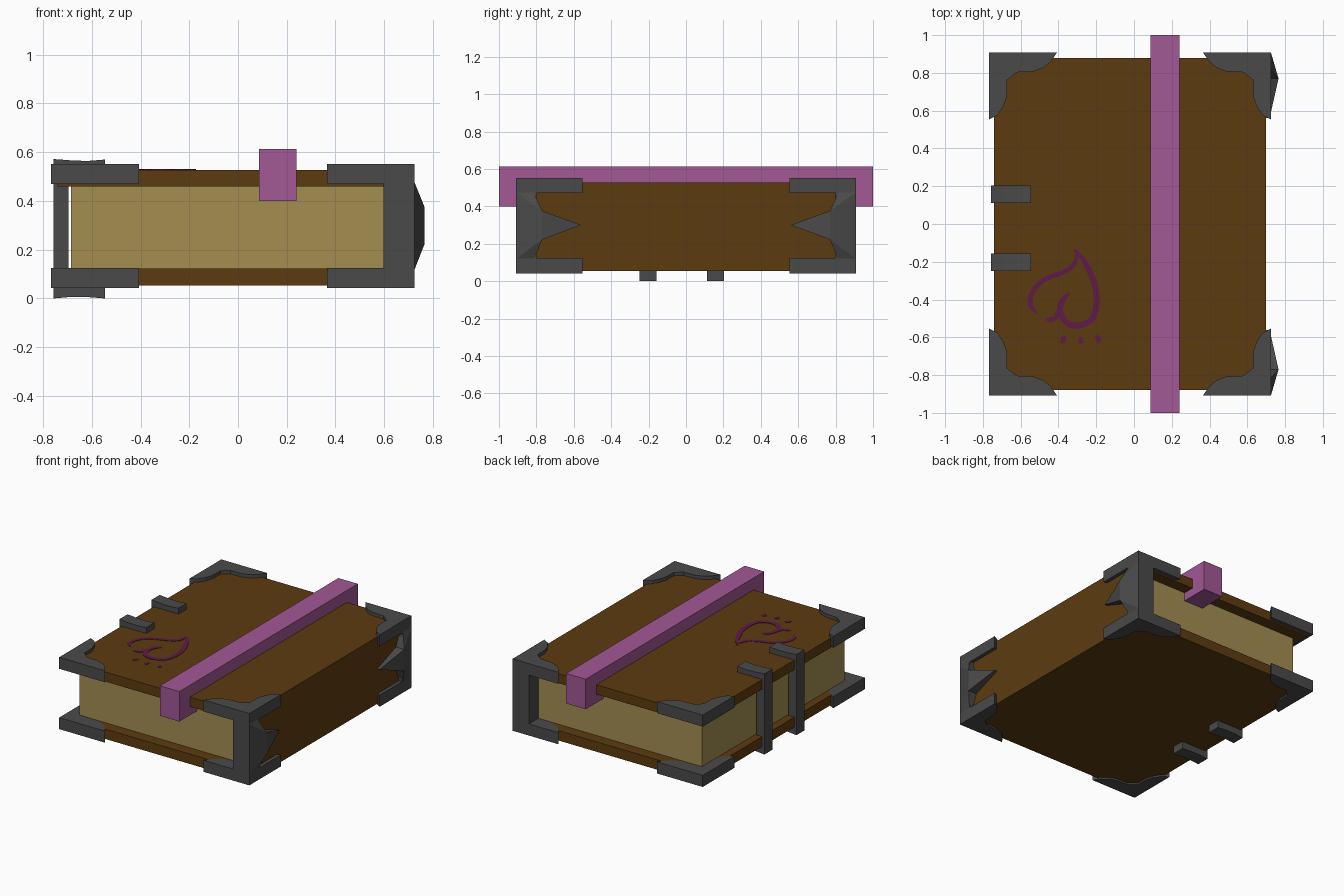
import bpy, bmesh
from mathutils import Vector

if "Cube" in bpy.data.objects:
    bpy.data.objects.remove(bpy.data.objects["Cube"])


def material(name, rgb):
    m = bpy.data.materials.new(name)
    m.diffuse_color = (*rgb, 1)
    m.use_nodes = True
    m.node_tree.nodes["Principled BSDF"].inputs["Base Color"].default_value = m.diffuse_color
    return m


LEATHER = material("brown leather", (0.107, 0.044, 0.005))
IRON = material("dark iron", (0.068, 0.068, 0.068))
PAPER = material("old paper", (0.37, 0.27, 0.083))
RIBBON = material("pink ribbon", (0.36, 0.098, 0.30))
INK = material("plum ink", (0.114, 0.011, 0.063))


def finish(name, bm, mat):
    bmesh.ops.recalc_face_normals(bm, faces=bm.faces)
    me = bpy.data.meshes.new(name)
    bm.to_mesh(me)
    bm.free()
    me.materials.append(mat)
    ob = bpy.data.objects.new(name, me)
    bpy.context.collection.objects.link(ob)
    return ob


def prism(name, pts, lo, hi, mat, axis="z"):
    """Extrude a 2D outline along z (outline is x,y) or along y (outline is x,z)."""
    bm = bmesh.new()
    place = (lambda p, d: (p[0], p[1], d)) if axis == "z" else (lambda p, d: (p[0], d, p[1]))
    a = [bm.verts.new(place(p, lo)) for p in pts]
    b = [bm.verts.new(place(p, hi)) for p in pts]
    bm.faces.new(a)
    bm.faces.new(b)
    for i in range(len(pts)):
        j = (i + 1) % len(pts)
        bm.faces.new((a[i], a[j], b[j], b[i]))
    return finish(name, bm, mat)


def box(name, x0, x1, y0, y1, z0, z1, mat):
    return prism(name, [(x0, y0), (x1, y0), (x1, y1), (x0, y1)], z0, z1, mat)


# Cover: both boards and the spine are one C-shaped profile
prism("cover", [(-0.74, 0.053), (0.70, 0.053), (0.70, 0.528), (-0.74, 0.528), (-0.74, 0.46),
                (0.60, 0.46), (0.60, 0.123), (-0.74, 0.123)], -0.88, 0.88, LEATHER, "y")

# Page block
box("pages", -0.685, 0.605, -0.80, 0.80, 0.12, 0.463, PAPER)

# Ribbon bar lying across the book
box("ribbon", 0.087, 0.24, -1, 1, 0.40, 0.613, RIBBON)

# Corner guards: scalloped outline as (distance along x, along y) from the outer corner
GUARD = [(0, 0), (0.36, 0), (0.325, 0.05), (0.285, 0.082), (0.235, 0.10), (0.145, 0.105),
         (0.095, 0.145), (0.093, 0.235), (0.075, 0.285), (0.045, 0.33), (0, 0.355)]


def spike(sy):
    """Faceted point on the spine, drawn in (x, y, z)."""
    bm = bmesh.new()
    front = [(0.725, 0.908, 0.12), (0.725, 0.81, 0.12), (0.765, 0.77, 0.222), (0.718, 0.56, 0.30),
             (0.765, 0.77, 0.376), (0.725, 0.815, 0.475), (0.725, 0.908, 0.475)]
    f = [bm.verts.new((x, sy * y, z)) for x, y, z in front]
    b = [bm.verts.new((0.69, sy * y, z)) for x, y, z in front]
    for ids in ((0, 1, 2), (0, 2, 4, 6), (4, 5, 6), (2, 3, 4)):
        bm.faces.new([f[i] for i in ids])
    bm.faces.new(b)
    for i in range(7):
        j = (i + 1) % 7
        bm.faces.new((f[i], f[j], b[j], b[i]))
    finish("spine_spike", bm, IRON)


for sy in (-1, 1):
    for corner_x, sx in ((-0.767, 1), (0.725, -1)):
        outline = [(corner_x + sx * u, sy * (0.908 - v)) for u, v in GUARD]
        prism("top_guard", outline, 0.47, 0.552, IRON)
        prism("bottom_guard", outline, 0.042, 0.124, IRON)
    box("spine_post", 0.597, 0.725, *sorted((sy * 0.80, sy * 0.908)), 0.10, 0.50, IRON)
    spike(sy)

# Clasps gripping the fore edge
CLASP = [(-0.757, 0.0), (-0.69, 0.006), (-0.62, 0.006), (-0.545, 0.0), (-0.545, 0.054),
         (-0.695, 0.054), (-0.695, 0.527), (-0.545, 0.527), (-0.545, 0.57), (-0.62, 0.564),
         (-0.69, 0.567), (-0.757, 0.572)]
for y in (-0.203, 0.157):
    prism("clasp", CLASP, y - 0.046, y + 0.046, IRON, "y")


# Painted ornament: tapered ribbons along smoothed paths
def stroke(name, pts, width):
    p = [Vector(q) for q in pts]
    p = [p[0] * 2 - p[1]] + p + [p[-1] * 2 - p[-2]]
    path = []
    for i in range(1, len(p) - 2):
        for k in range(5):
            t = k / 5
            path.append(0.5 * (2 * p[i] + (p[i + 1] - p[i - 1]) * t
                        + (2 * p[i - 1] - 5 * p[i] + 4 * p[i + 1] - p[i + 2]) * t ** 2
                        + (3 * p[i] - p[i - 1] - 3 * p[i + 1] + p[i + 2]) * t ** 3))
    path.append(p[-2])
    left, right, n = [], [], len(path) - 1
    for i, c in enumerate(path):
        d = (path[min(i + 1, n)] - path[max(i - 1, 0)]).normalized()
        s = Vector((-d.y, d.x)) * width / 2 * min(1, 0.4 + 4 * min(i, n - i) / n)
        left.append(c + s)
        right.append(c - s)
    prism(name, left + right[::-1], 0.525, 0.531, INK)


stroke("ornament_right", [(-.315, -.135), (-.262, -.199), (-.209, -.32), (-.199, -.427), (-.225, -.506),
                          (-.299, -.538), (-.363, -.517), (-.392, -.453), (-.373, -.395), (-.341, -.368)], 0.032)
stroke("ornament_left", [(-.305, -.16), (-.315, -.21), (-.368, -.252), (-.474, -.294), (-.537, -.358),
                         (-.548, -.427), (-.516, -.472)], 0.026)
stroke("ornament_tail", [(-.465, -.506), (-.42, -.50), (-.395, -.45)], 0.026)
for a, b in (((-.365, -.595), (-.383, -.63)), ((-.284, -.60), (-.279, -.637)), ((-.2, -.59), (-.18, -.627))):
    stroke("ornament_dot", [a, b], 0.026)
